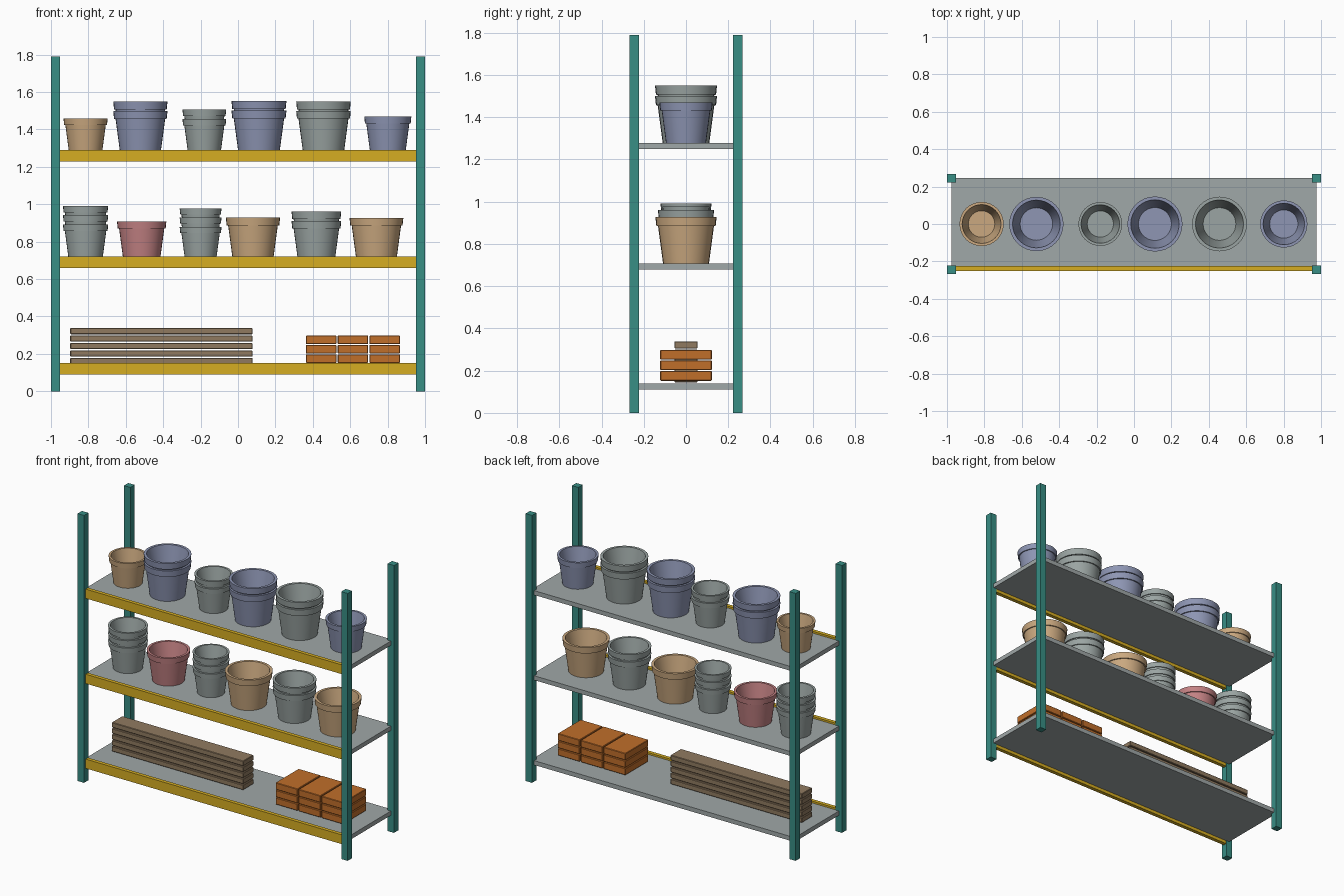
import bpy, bmesh, math

cube = bpy.data.objects.get("Cube")
if cube:
    bpy.data.objects.remove(cube, do_unlink=True)


def srgb(c):
    c /= 255
    return c / 12.92 if c <= 0.04045 else ((c + 0.055) / 1.055) ** 2.4


def material(name, r, g, b):
    m = bpy.data.materials.new(name)
    col = (srgb(r), srgb(g), srgb(b), 1)
    m.use_nodes = True
    m.diffuse_color = col
    bsdf = next(n for n in m.node_tree.nodes if n.type == 'BSDF_PRINCIPLED')
    bsdf.inputs["Base Color"].default_value = col
    return m


teal = material("teal paint", 56, 142, 133)
yellow = material("yellow paint", 214, 174, 34)
steel = material("shelf grey", 160, 168, 168)
wood = material("weathered wood", 144, 122, 96)
brick_orange = material("brick orange", 192, 110, 42)
blue = material("slate blue", 142, 150, 180)
tan = material("tan clay", 203, 169, 128)
grey = material("pot grey", 155, 165, 163)
pink = material("dusty pink", 196, 130, 132)


def link(name, bm, mat):
    me = bpy.data.meshes.new(name)
    bmesh.ops.recalc_face_normals(bm, faces=bm.faces)
    bm.to_mesh(me)
    bm.free()
    me.materials.append(mat)
    ob = bpy.data.objects.new(name, me)
    bpy.context.collection.objects.link(ob)
    return ob


def box(name, mat, x, y, z, bevel=0):
    """Box from (min, max) ranges on each axis."""
    bm = bmesh.new()
    bmesh.ops.create_cube(bm, size=1)
    for v in bm.verts:
        v.co = [(a + b) / 2 + c * (b - a) for (a, b), c in zip((x, y, z), v.co)]
    ob = link(name, bm, mat)
    if bevel:
        mod = ob.modifiers.new("Bevel", 'BEVEL')
        mod.width = bevel
        mod.segments = 1
    return ob


# Pot outline as fractions of rim radius and height, outside then inside
POT = [(0, 0), (.75, 0), (.915, .81), (.97, .81), (1, 1),
       (.88, 1), (.6, .1), (0, .1)]


def pot(name, mat, x, z, r):
    h = r * 1.52
    bm = bmesh.new()
    pts = [bm.verts.new((a * r, 0, b * h)) for a, b in POT]
    edges = [bm.edges.new(p) for p in zip(pts, pts[1:])]
    bmesh.ops.spin(bm, geom=pts + edges, cent=(0, 0, 0), axis=(0, 0, 1),
                   angle=math.tau, steps=32)
    bmesh.ops.remove_doubles(bm, verts=bm.verts, dist=1e-5)
    ob = link(name, bm, mat)
    ob.location = (x, 0, z)
    bpy.ops.object.select_all(action='DESELECT')
    ob.select_set(True)
    bpy.context.view_layer.objects.active = ob
    bpy.ops.object.shade_smooth_by_angle(angle=math.radians(30))


# Corner posts
for sx, side in ((-1, "right"), (1, "left")):
    for sy, end in ((-1, "front"), (1, "back")):
        box(f"{end}_{side}_post", teal, sorted((sx, sx * .953)),
            sorted((sy * .268, sy * .222)), (0, 1.79))

# Shelves with a front beam
tiers = {"lower": .14, "middle": .708, "upper": 1.278}
for tier, z in tiers.items():
    box(f"{tier}_shelf", steel, (-.976, .976), (-.245, .245), (z - .029, z))
    box(f"{tier}_beam", yellow, (-.976, .976), (-.25, -.225), (z - .05, z + .012))

# Rows of pots: colour, x, rim radius, number nested together
rows = {
    "upper": [(tan, -.815, .118, 1), (blue, -.522, .145, 2), (grey, -.18, .117, 2),
              (blue, .112, .147, 2), (grey, .457, .146, 2), (blue, .801, .126, 1)],
    "middle": [(grey, -.815, .121, 3), (pink, -.515, .132, 1), (grey, -.2, .112, 3),
               (tan, .08, .145, 1), (grey, .419, .133, 2), (tan, .74, .144, 1)],
}
for tier, row in rows.items():
    for i, (mat, x, r, count) in enumerate(row):
        for k in range(count):
            pot(f"{tier}_pot_{i + 1}_{k + 1}", mat, x, tiers[tier] + k * .05, r)

# Stack of boards
for k in range(5):
    z = .145 + k * .04
    box(f"board_{k + 1}", wood, (-.897, .077), (-.055, .055), (z, z + .034), .003)

# Stack of bricks
for k in range(3):
    for i in range(3):
        x, z = .363 + i * .17, .152 + k * .05
        box(f"brick_{k + 1}_{i + 1}", brick_orange, (x, x + .163),
            (-.122, .122), (z, z + .046), .003)
